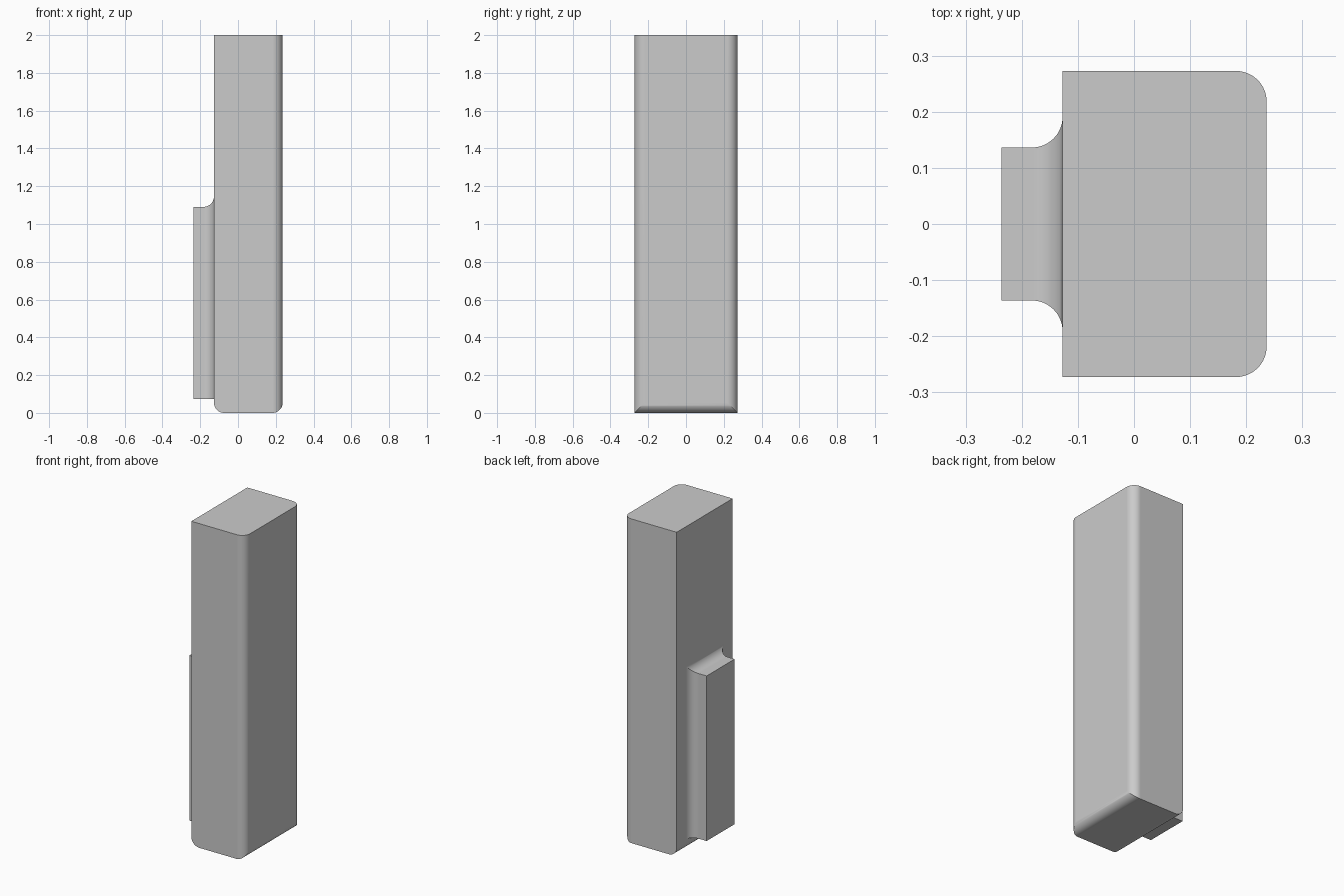
import bpy
import bmesh
from math import pi, cos, sin, radians
from mathutils import Vector

U = 2 / 110                      # design unit
R = 3                            # radius of every round
WALL, LEFT, RIGHT = -7, -13, 13  # x of body wall, rib face, body far face

if "Cube" in bpy.data.objects:
    bpy.data.objects.remove(bpy.data.objects["Cube"])

grey = bpy.data.materials.new("light grey")
grey.use_nodes = True
grey.diffuse_color = (0.6, 0.6, 0.6, 1)
grey.node_tree.nodes["Principled BSDF"].inputs["Base Color"].default_value = (0.6, 0.6, 0.6, 1)


def arc(cx, cy, start, end, steps=12):
    """Points of a round about (cx, cy), angles in quarter turns."""
    angles = [(start + (end - start) * i / steps) * pi / 2 for i in range(steps + 1)]
    return [(cx + R * cos(a), cy + R * sin(a)) for a in angles]


def prism(name, profile, low, high, place):
    """Extrude a 2D profile from low to high; place maps (a, b, depth) to xyz."""
    bm = bmesh.new()
    face = bm.faces.new([bm.verts.new(Vector(place(a, b, low)) * U) for a, b in profile])
    shift = (Vector(place(0, 0, high)) - Vector(place(0, 0, low))) * U
    top = bmesh.ops.extrude_face_region(bm, geom=[face], use_keep_orig=True)["geom"]
    bmesh.ops.translate(bm, vec=shift, verts=[v for v in top if isinstance(v, bmesh.types.BMVert)])
    bmesh.ops.recalc_face_normals(bm, faces=bm.faces)
    mesh = bpy.data.meshes.new(name)
    bm.to_mesh(mesh)
    bm.free()
    mesh.materials.append(grey)
    obj = bpy.data.objects.new(name, mesh)
    bpy.context.collection.objects.link(obj)
    return obj


def activate(obj):
    bpy.ops.object.select_all(action="DESELECT")
    obj.select_set(True)
    bpy.context.view_layer.objects.active = obj


def combine(obj, tool, operation):
    mod = obj.modifiers.new(operation, "BOOLEAN")
    mod.operation, mod.solver, mod.object = operation, "EXACT", tool
    activate(obj)
    bpy.ops.object.modifier_apply(modifier=mod.name)
    bpy.data.objects.remove(tool)


def plan(a, b, d):
    return (a, b, d)


def elevation(a, b, d):
    return (a, d, b)


# Body: plan with rounded far corners, crossed with a side outline rounded below
body = prism("bar_body",
             [(WALL, 15), (WALL, -15)] + arc(RIGHT - R, -15 + R, -1, 0) + arc(RIGHT - R, 15 - R, 0, 1),
             0, 110, plan)
outline = prism("body_outline",
                arc(WALL + R, R, 2, 3) + arc(RIGHT - R, R, 3, 4) + [(RIGHT, 112), (WALL, 112)],
                -17, 17, elevation)
combine(body, outline, "INTERSECT")

# Rib: plan flared on both sides, crossed with a side outline flared at the top
HALF, FOOT, HEAD, INNER = 7.5, 4, 60, WALL + 1
rib = prism("rib",
            [(LEFT, HALF), (LEFT, -HALF)] + arc(WALL - R, -HALF - R, 1, 0)
            + [(INNER, -HALF - R), (INNER, HALF + R)] + arc(WALL - R, HALF + R, 0, -1),
            FOOT, HEAD + R + 2, plan)
rib_outline = prism("rib_outline",
                    [(LEFT - 1, HEAD), (LEFT - 1, FOOT - 1), (INNER + 1, FOOT - 1), (INNER + 1, HEAD + R)]
                    + arc(WALL - R, HEAD + R, 0, -1),
                    -17, 17, elevation)
combine(rib, rib_outline, "INTERSECT")
combine(body, rib, "UNION")

# Smooth rounds, flat faces
activate(body)
bpy.ops.object.shade_smooth_by_angle(angle=radians(25))
weighted = body.modifiers.new("flat_face_normals", "WEIGHTED_NORMAL")
weighted.keep_sharp = True
